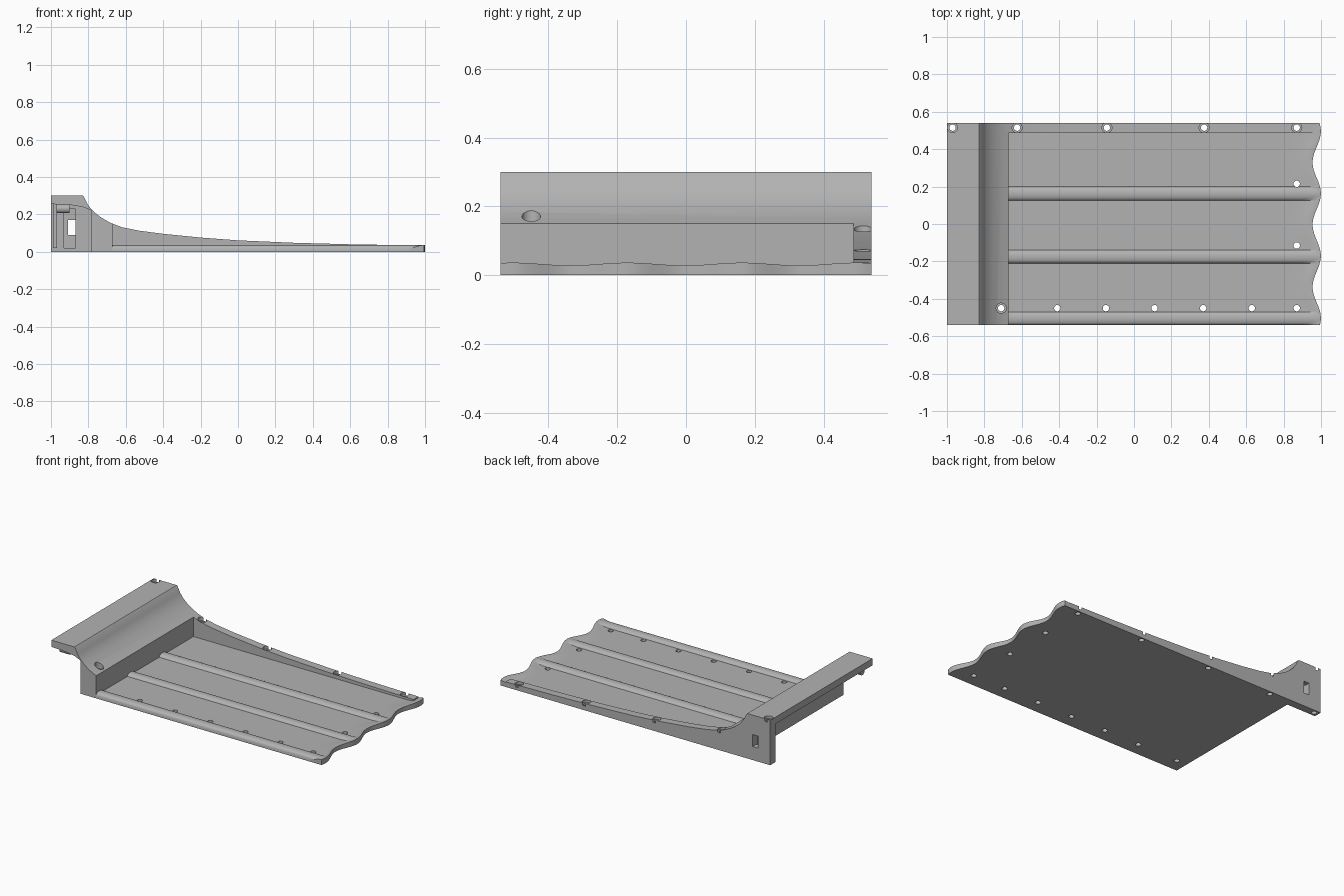
import bpy, bmesh, math
from mathutils import Matrix, Vector

default = bpy.data.objects.get("Cube")
if default:
    bpy.data.objects.remove(default, do_unlink=True)

grey = bpy.data.materials.new("plain_grey")
grey.use_nodes = True
COLOUR = (0.45, 0.45, 0.45, 1)
grey.diffuse_color = COLOUR
grey.node_tree.nodes["Principled BSDF"].inputs["Base Color"].default_value = COLOUR

BACK, INNER = 0.54, 0.487
HEAD_X = -0.67


def make(name, bm):
    bmesh.ops.recalc_face_normals(bm, faces=bm.faces)
    mesh = bpy.data.meshes.new(name)
    bm.to_mesh(mesh)
    bm.free()
    obj = bpy.data.objects.new(name, mesh)
    mesh.materials.append(grey)
    bpy.context.collection.objects.link(obj)
    return obj


def prism(name, profile, y0, y1):
    """Extrude an x-z outline along y."""
    bm = bmesh.new()
    face = bm.faces.new([bm.verts.new((x, y0, z)) for x, z in profile])
    new = bmesh.ops.extrude_face_region(bm, geom=[face])["geom"]
    verts = [v for v in new if isinstance(v, bmesh.types.BMVert)]
    bmesh.ops.translate(bm, verts=verts, vec=(0, y1 - y0, 0))
    return make(name, bm)


def box(name, x0, x1, y0, y1, z0, z1):
    return prism(name, [(x0, z0), (x1, z0), (x1, z1), (x0, z1)], y0, y1)


def cylinders(name, items):
    """Upright cylinders from (x, y, bottom, top, radius)."""
    bm = bmesh.new()
    for x, y, z0, z1, r in items:
        bmesh.ops.create_cone(bm, cap_ends=True, segments=24, radius1=r, radius2=r,
                              depth=z1 - z0,
                              matrix=Matrix.Translation((x, y, (z0 + z1) / 2)))
    return make(name, bm)


def cut(obj, cutters):
    bpy.context.view_layer.objects.active = obj
    for cutter in cutters:
        mod = obj.modifiers.new("cut", 'BOOLEAN')
        mod.operation = 'DIFFERENCE'
        mod.solver = 'EXACT'
        mod.object = cutter
        bpy.ops.object.modifier_apply(modifier=mod.name)


# Concave slope shared by the head and the side wall
slope = [(-0.824, 0.295), (-0.806, 0.257), (-0.785, 0.228), (-0.76, 0.205),
         (-0.73, 0.182), (-0.7, 0.165), (HEAD_X, 0.15)]
tail = [(-0.62, 0.131), (-0.53, 0.113), (-0.4, 0.096), (-0.2, 0.076), (0, 0.061),
        (0.3, 0.048), (0.6, 0.04), (0.955, 0.034)]

# Head block with its overhanging top
head = prism("head_block",
             [(-1, 0.255), (-1, 0.3), (-0.83, 0.3)] + slope +
             [(HEAD_X, 0), (-0.785, 0), (-0.785, 0.222), (-0.83, 0.24), (-0.9, 0.251)],
             -BACK, INNER)

# Tall curved wall along the back
wall = prism("back_wall",
             [(-1, 0), (-1, 0.3), (-0.83, 0.3)] + slope + tail + [(0.955, 0)],
             INNER, BACK)

# Floor with long ridges and a scalloped, raised lip
RIDGES = (-0.505, -0.175, 0.1625)
HALF = 0.035


def floor_point(u, y):
    wave = math.cos(2 * math.pi * (y - 0.163) / 0.333)
    edge = 0.977 + 0.022 * wave
    x = HEAD_X + (edge - HEAD_X) * (1 - (1 - u) ** 3)
    s = min(1, max(0, (x - edge + 0.07) / 0.06))
    z = 0.02 + (0.012 + 0.004 * wave) * s * s * (3 - 2 * s)
    for centre in RIDGES:
        d = (y - centre) / HALF
        if abs(d) < 1:
            z = max(z, 0.02 + 0.017 * math.sqrt(1 - d * d))
    return Vector((x, y, z))


bm = bmesh.new()
bmesh.ops.create_grid(bm, x_segments=16, y_segments=216, size=1)
top = bmesh.ops.extrude_face_region(bm, geom=bm.faces[:], use_keep_orig=True)["geom"]
top = {v for v in top if isinstance(v, bmesh.types.BMVert)}
for v in bm.verts:
    p = floor_point((v.co.x + 1) / 2, v.co.y * BACK)
    v.co = p if v in top else (p.x, p.y, 0)
floor = make("ridged_floor", bm)

# Screw holes and their counterbores
wall_holes = [(-0.97, 0.3), (-0.625, 0.133), (-0.145, 0.072), (0.375, 0.046), (0.87, 0.036)]
floor_holes = [(-0.41 + 0.26 * i, -0.45) for i in range(5)]
floor_holes += [(0.87, -0.45), (0.87, -0.115), (0.87, 0.215)]
bores = [(x, 0.515, -0.1, 0.5, 0.017) for x, z in wall_holes]
bores += [(x, y, -0.1, 0.5, 0.017) for x, y in floor_holes + [(-0.71, -0.45)]]
sinks = [(x, 0.515, z - 0.018, 0.5, 0.027) for x, z in wall_holes]
sinks.append((-0.71, -0.45, 0.14, 0.5, 0.027))
bore_cut = cylinders("bore_cutter", bores)
sink_cut = cylinders("counterbore_cutter", sinks)

# Slot through the wall, set in a shallow recess
slot_cut = box("slot_cutter", -0.91, -0.87, 0.4, 0.6, 0.09, 0.17)
recess_cut = box("recess_cutter", -0.93, -0.87, 0.4, INNER + 0.012, 0.02, 0.23)

cut(floor, [bore_cut, sink_cut])
cut(head, [bore_cut, sink_cut])
cut(wall, [bore_cut, sink_cut, slot_cut, recess_cut])
for cutter in (bore_cut, sink_cut, slot_cut, recess_cut):
    bpy.data.objects.remove(cutter, do_unlink=True)

# Small locating rib on the wall and peg under the overhang
rib = box("wall_rib", -0.99, -0.967, INNER - 0.015, INNER + 0.001, 0.02, 0.256)
bm = bmesh.new()
bmesh.ops.create_cone(bm, cap_ends=True, segments=24, radius1=0.024, radius2=0.024, depth=0.07,
                      matrix=Matrix.Translation((-0.935, -0.475, 0.23))
                      @ Matrix.Rotation(math.pi / 2, 4, 'Y'))
peg = make("overhang_peg", bm)

# Smooth curves, crisp edges
bpy.ops.object.select_all(action='DESELECT')
for obj in (head, wall, floor, rib, peg):
    obj.select_set(True)
bpy.context.view_layer.objects.active = floor
bpy.ops.object.shade_smooth_by_angle(angle=math.radians(30))
